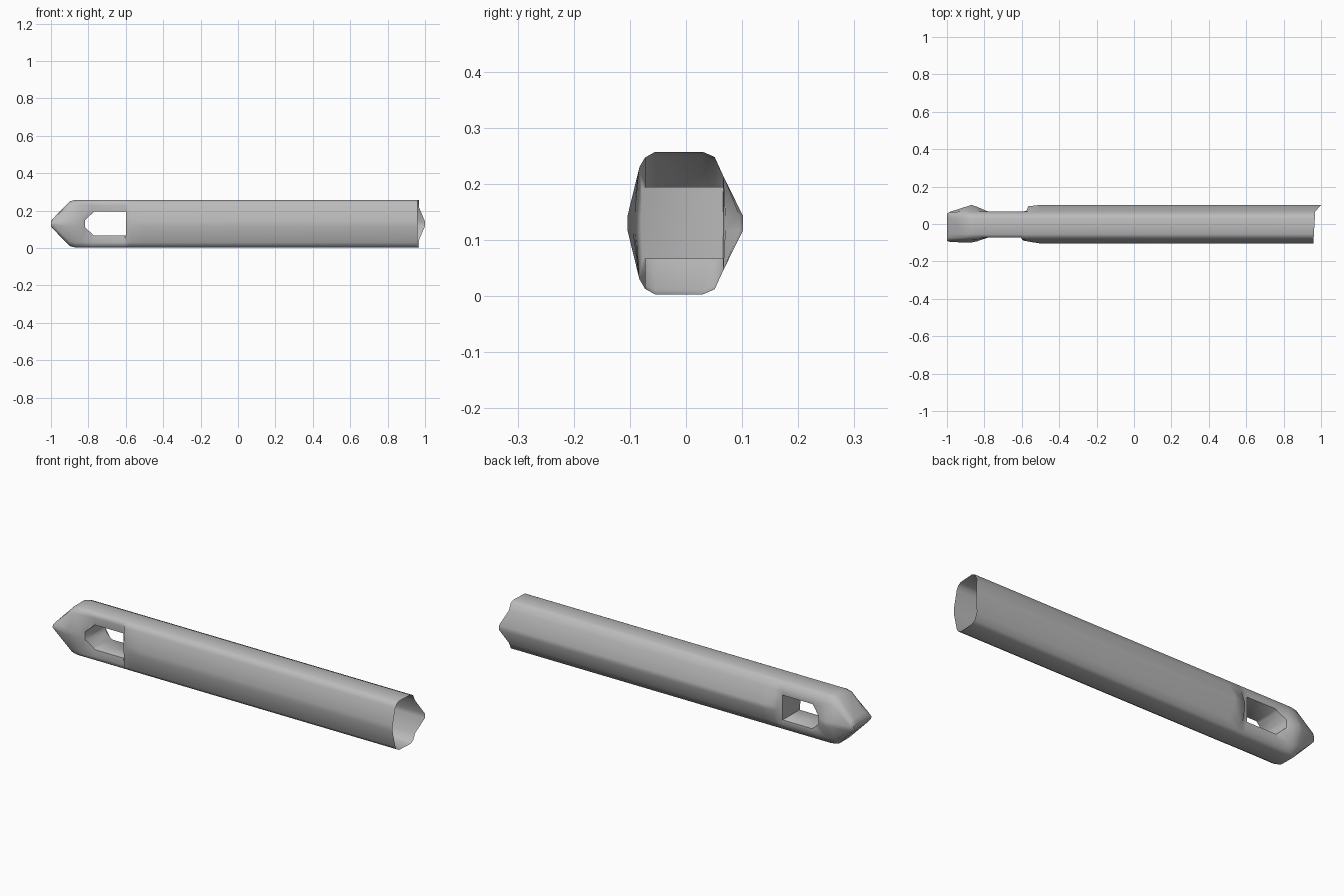
import bpy
import bmesh
import math

cube = bpy.data.objects.get("Cube")
if cube:
    bpy.data.objects.remove(cube, do_unlink=True)

MID = 0.13   # height of the long axis

grey = bpy.data.materials.new("steel grey")
grey.use_nodes = True
colour = (0.5, 0.5, 0.5, 1)
grey.diffuse_color = colour
grey.node_tree.nodes["Principled BSDF"].inputs["Base Color"].default_value = colour


def loft(name, rings):
    """Closed solid through a list of equal-sized point rings."""
    bm = bmesh.new()
    loops = [[bm.verts.new(p) for p in ring] for ring in rings]
    n = len(loops[0])
    for a, b in zip(loops, loops[1:]):
        for i in range(n):
            j = (i + 1) % n
            bm.faces.new((a[i], a[j], b[j], b[i]))
    bm.faces.new(loops[0])
    bm.faces.new(loops[-1])
    bmesh.ops.recalc_face_normals(bm, faces=bm.faces)
    mesh = bpy.data.meshes.new(name)
    bm.to_mesh(mesh)
    bm.free()
    obj = bpy.data.objects.new(name, mesh)
    bpy.context.collection.objects.link(obj)
    return obj


# Upper half of the softened hexagonal section: (y, height above axis)
upper = [(0.102, 0.012), (0.066, 0.085), (0.051, 0.118), (0.03, 0.127),
         (-0.055, 0.127), (-0.073, 0.117), (-0.083, 0.1), (-0.104, 0.014)]
section = upper + [(y, -h) for y, h in reversed(upper)]

# Stations along the shaft: x, height scale, front limit, back limit
stations = [(-1.0, 0.11, -0.09, 0.055), (-0.985, 0.25, -0.095, 0.065),
            (-0.9, 0.94, -0.1, 0.092), (-0.87, 1, -0.099, 0.102),
            (-0.84, 1, -0.093, 0.092), (-0.78, 1, -0.072, 0.067),
            (-0.605, 1, -0.072, 0.066), (-0.594, 1, -0.088, 0.067),
            (-0.575, 1, -0.091, 0.07), (-0.565, 1, -0.094, 0.095),
            (-0.5, 1, -0.104, 0.102), (0.965, 1, -0.104, 0.102)]
needle = loft("needle_shaft", [
    [(x, min(max(y, front), back), MID + h * scale) for y, h in section]
    for x, scale, front, back in stations])

# Eye: a pointed window cut from front to back
eye = [(-0.6, 0.066), (-0.6, 0.194), (-0.77, 0.194), (-0.817, 0.15),
       (-0.817, 0.11), (-0.77, 0.066)]
cutter = loft("eye_cutter", [[(x, y, z) for x, z in eye] for y in (-0.3, 0.3)])
cutter.hide_render = True
cut = needle.modifiers.new("eye", "BOOLEAN")
cut.operation = "DIFFERENCE"
cut.solver = "EXACT"
cut.object = cutter
bpy.context.view_layer.objects.active = needle
needle.select_set(True)
bpy.ops.object.modifier_apply(modifier="eye")
bpy.data.objects.remove(cutter, do_unlink=True)

bm = bmesh.new()
bm.from_mesh(needle.data)
bm.normal_update()

# Open the hollow end and slant its rim towards the back
rim = [f for f in bm.faces if all(v.co.x > 0.95 for v in f.verts)]
bmesh.ops.delete(bm, geom=rim, context="FACES_ONLY")
for v in bm.verts:
    if v.co.x > 0.95:
        v.co.x += 0.035 if v.co.y > 0.09 else 0.06 * min(v.co.y, 0.06)


# Round the lips of the eye
def is_eye_wall(face):
    c = face.calc_center_median()
    return abs(face.normal.y) < 0.02 and -0.83 < c.x < -0.59 and 0.06 < c.z < 0.2


lips = [e for e in bm.edges
        if len(e.link_faces) == 2
        and sum(is_eye_wall(f) for f in e.link_faces) == 1
        and min(v.co.x for v in e.verts) < -0.61]
bmesh.ops.bevel(bm, geom=lips, offset=0.016, segments=3, profile=0.5,
                affect="EDGES", clamp_overlap=True)
bm.to_mesh(needle.data)
bm.free()

needle.data.materials.clear()
needle.data.materials.append(grey)
bpy.ops.object.shade_smooth_by_angle(angle=math.radians(50))
